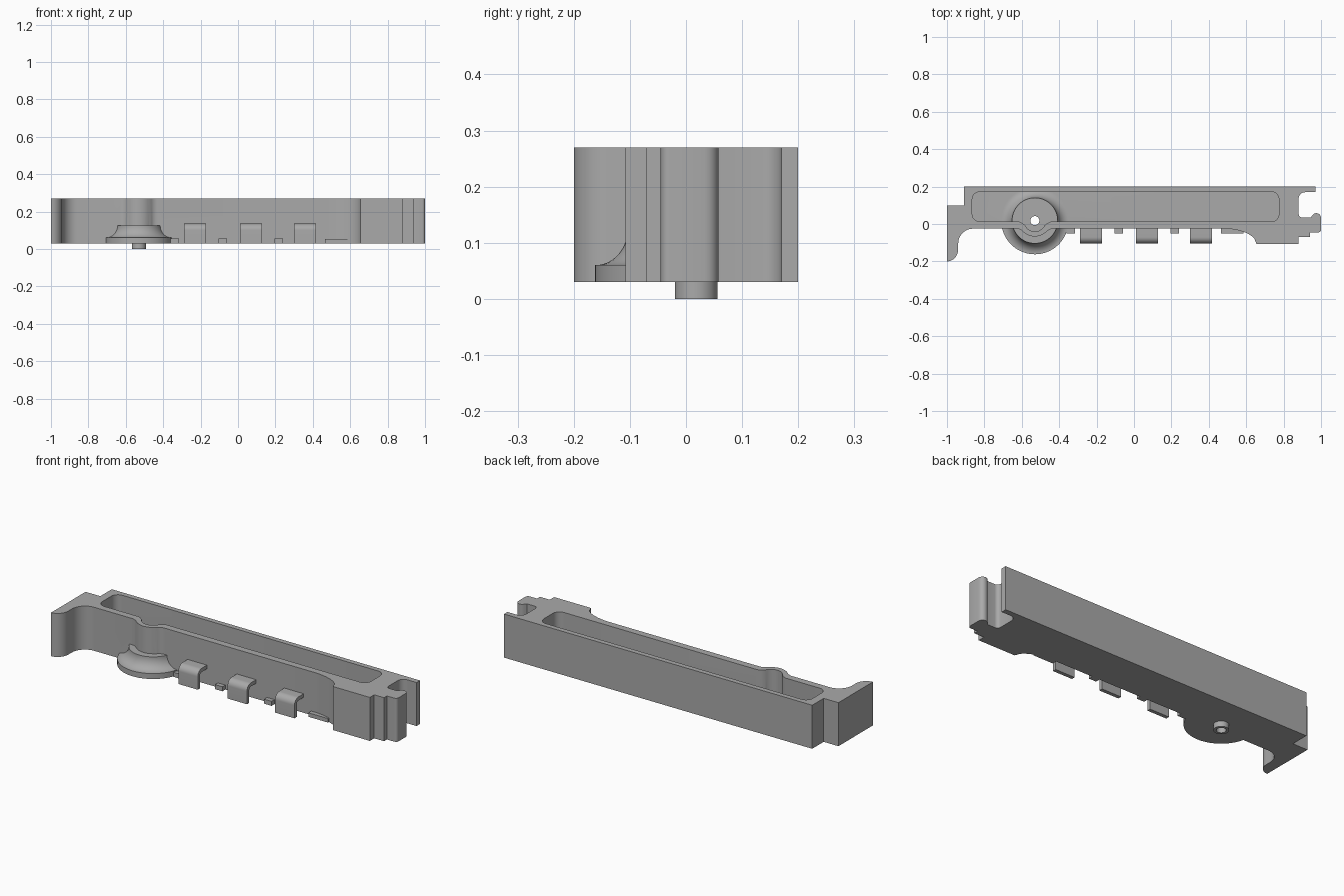
import bpy, bmesh, math
from mathutils import Vector

cube = bpy.data.objects.get("Cube")
if cube:
    bpy.data.objects.remove(cube, do_unlink=True)

grey = bpy.data.materials.new("plain grey")
grey.use_nodes = True
colour = (0.4, 0.4, 0.4, 1)
grey.diffuse_color = colour
grey.node_tree.nodes["Principled BSDF"].inputs["Base Color"].default_value = colour


def finish(name, bm):
    bmesh.ops.remove_doubles(bm, verts=bm.verts, dist=1e-5)
    bmesh.ops.recalc_face_normals(bm, faces=bm.faces)
    mesh = bpy.data.meshes.new(name)
    bm.to_mesh(mesh)
    bm.free()
    mesh.materials.append(grey)
    ob = bpy.data.objects.new(name, mesh)
    bpy.context.collection.objects.link(ob)
    return ob


def prism(name, points, offset):
    """Extrude a closed 3D polygon along an offset."""
    bm = bmesh.new()
    face = bm.faces.new([bm.verts.new(p) for p in points])
    new = bmesh.ops.extrude_face_region(bm, geom=[face])["geom"]
    verts = [v for v in new if isinstance(v, bmesh.types.BMVert)]
    bmesh.ops.translate(bm, verts=verts, vec=offset)
    return finish(name, bm)


def upright(name, outline, z0, z1):
    return prism(name, [(x, y, z0) for x, y in outline], (0, 0, z1 - z0))


def lathe(name, profile, centre, steps=64):
    bm = bmesh.new()
    verts = [bm.verts.new((r, 0, z)) for r, z in profile]
    edges = [bm.edges.new(pair) for pair in zip(verts, verts[1:])]
    bmesh.ops.spin(bm, geom=verts + edges, cent=(0, 0, 0), axis=(0, 0, 1),
                   angle=math.tau, steps=steps)
    bmesh.ops.translate(bm, verts=bm.verts, vec=centre)
    return finish(name, bm)


def arc(cx, cy, rx, ry, start, end, n=10):
    angles = [math.radians(start + (end - start) * i / n) for i in range(n + 1)]
    return [(cx + rx * math.cos(a), cy + ry * math.sin(a)) for a in angles]


def combine(target, tool, operation):
    mod = target.modifiers.new(operation, 'BOOLEAN')
    mod.object, mod.operation, mod.solver = tool, operation, 'EXACT'
    bpy.context.view_layer.objects.active = target
    bpy.ops.object.modifier_apply(modifier=mod.name)
    bpy.data.objects.remove(tool, do_unlink=True)


def smooth(ob):
    bpy.ops.object.select_all(action='DESELECT')
    ob.select_set(True)
    bpy.context.view_layer.objects.active = ob
    bpy.ops.object.shade_smooth_by_angle(angle=math.radians(30))


BASE, FLOOR, TOP, WALL = 0.03, 0.06, 0.27, -0.025
HX, HY = -0.53, 0.018

# Body outline, clockwise from the back left corner
outline = [(-0.91, 0.2), (0.97, 0.2), (0.97, 0.17), (0.925, 0.17)]
outline += arc(0.915, 0.135, 0.035, 0.035, 90, 180, 6)         # slot at the right end
outline += arc(0.9, 0.055, 0.02, 0.02, 180, 270, 5)
outline += [(0.945, 0.035)]
outline += arc(0.975, 0.033, 0.025, 0.025, 150, 0, 8)          # rounded post
outline += arc(0.985, -0.03, 0.015, 0.015, 0, -90, 4)
outline += [(0.94, -0.045), (0.94, -0.07), (0.88, -0.07), (0.88, -0.108), (0.655, -0.108)]
outline += arc(0.48, -0.108, 0.175, 0.083, 20, 90)             # sweep into the front wall
outline += arc(-0.43, -0.075, 0.05, 0.05, 90, 140, 5)          # bulge round the hub
outline += arc(HX, HY, 0.085, 0.085, -50, -130, 12)
outline += arc(-0.63, -0.075, 0.05, 0.05, 40, 90, 5)
outline += arc(-0.86, -0.105, 0.08, 0.08, 90, 180)             # left leg
outline += arc(-1.0, -0.135, 0.06, 0.065, 0, -80)
outline += [(-1, -0.2), (-1, 0.1), (-0.91, 0.1)]
body = upright("tray_body", outline, BASE, TOP)

# Long pocket with rounded corners and a bulge over the hub
x0, x1, y0, y1, r = -0.865, 0.775, 0.013, 0.172, 0.04
pocket = arc(x1 - r, y1 - r, r, r, 90, 0, 6) + arc(x1 - r, y0 + r, r, r, 0, -90, 6)
pocket += [(HX + 0.085, y0), (HX + 0.065, y0 - 0.01)]
pocket += arc(HX, HY, 0.058, 0.058, -25, -155, 12)
pocket += [(HX - 0.065, y0 - 0.01), (HX - 0.085, y0)]
pocket += arc(x0 + r, y0 + r, r, r, 270, 180, 6) + arc(x0 + r, y1 - r, r, r, 180, 90, 6)
combine(body, upright("pocket_cutter", pocket, FLOOR, TOP + 0.1), 'DIFFERENCE')

# Flared hub with a bored pin underneath
flare = arc(0.18, 0.125, 0.058, 0.065, 270, 180, 14)
hub = [(0, 0), (0.038, 0), (0.038, BASE), (0.18, BASE)] + flare + [(0, 0.125)]
combine(body, lathe("hub", hub, (HX, HY, 0)), 'UNION')
bore = [(0, -0.05), (0.024, -0.05), (0.024, 0.2), (0, 0.2)]
combine(body, lathe("bore_cutter", bore, (HX, HY, 0), 32), 'DIFFERENCE')
smooth(body)

# Curved spring clips on the front wall
outer = [(WALL + 0.005, 0.135)] + arc(-0.07, 0.1, 0.035, 0.035, 90, 180)
inner = arc(-0.07, 0.1, 0.015, 0.015, 180, 90) + [(WALL + 0.005, 0.115)]
hook = outer + [(-0.105, BASE), (-0.085, BASE)] + inner
for i, x in enumerate((-0.29, 0.01, 0.3)):
    smooth(prism(f"clip_{i + 1}", [(x, y, z) for y, z in hook], Vector((0.118, 0, 0))))

# Small stops between the clips and a longer ledge
for i, (x, w, z) in enumerate(((-0.36, 0.045, 0.055), (-0.105, 0.045, 0.055),
                              (0.195, 0.045, 0.055), (0.465, 0.12, 0.052))):
    rect = [(x, WALL + 0.005), (x + w, WALL + 0.005), (x + w, -0.05), (x, -0.05)]
    upright("ledge" if i == 3 else f"stop_{i + 1}", rect, BASE, z)
